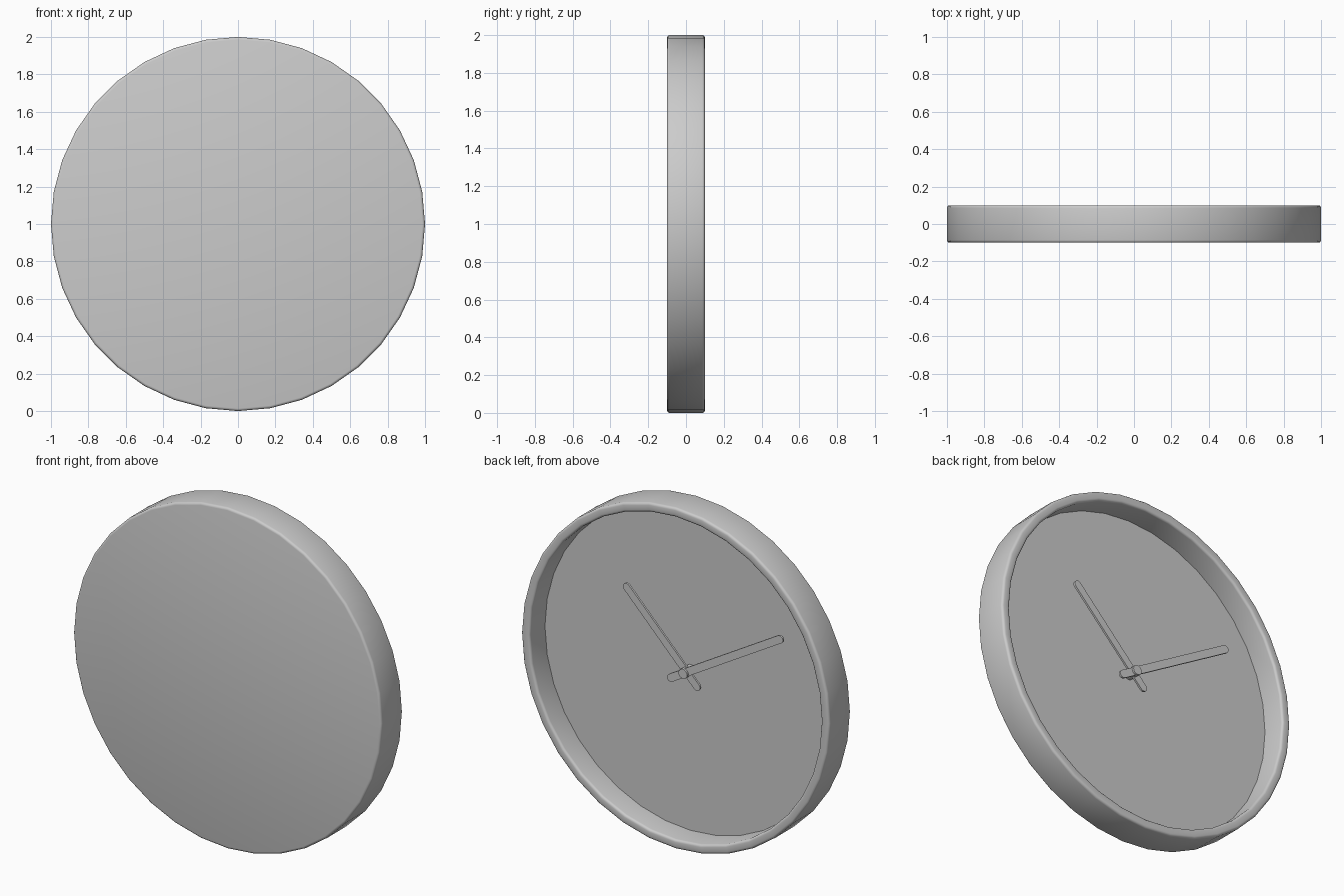
import bpy, bmesh, math
from math import sin, cos, pi
from mathutils import Matrix

if "Cube" in bpy.data.objects:
    bpy.data.objects.remove(bpy.data.objects["Cube"])

SIDES = 36
CENTRE = 1.0  # height of the clock axis


def finish(bm, name, angle=40):
    bmesh.ops.recalc_face_normals(bm, faces=bm.faces[:])
    mesh = bpy.data.meshes.new(name)
    bm.to_mesh(mesh)
    bm.free()
    obj = bpy.data.objects.new(name, mesh)
    bpy.context.collection.objects.link(obj)
    obj.location.z = CENTRE
    bpy.ops.object.select_all(action='DESELECT')
    obj.select_set(True)
    bpy.context.view_layer.objects.active = obj
    bpy.ops.object.shade_smooth_by_angle(angle=math.radians(angle))
    return obj


def lathe(name, profile, sides=SIDES):
    """Turn a (radius, y) profile about the y axis, closing both ends flat."""
    bm = bmesh.new()
    rings = [[bm.verts.new((r * sin(2 * pi * i / sides), y, r * cos(2 * pi * i / sides)))
              for i in range(sides)] for r, y in profile]
    for a, b in zip(rings, rings[1:]):
        for i in range(sides):
            j = (i + 1) % sides
            bm.faces.new((a[i], a[j], b[j], b[i]))
    bm.faces.new(rings[0])
    bm.faces.new(rings[-1])
    return finish(bm, name)


def corner(r, y, rad, start, steps=3):
    """Quarter-round of the profile centred on (r, y)."""
    return [(r + rad * cos(start + pi / 2 * k / steps),
             y + rad * sin(start + pi / 2 * k / steps)) for k in range(steps + 1)]


def hand(name, degrees, tail, tip, y0, y1, width=0.045):
    """Round-ended bar, angle measured clockwise from up as seen from the dial side."""
    h = width / 2
    outline = [(h * cos(pi * k / 8), tip - h + h * sin(pi * k / 8)) for k in range(9)]
    outline += [(-h * cos(pi * k / 8), -tail + h - h * sin(pi * k / 8)) for k in range(9)]
    bm = bmesh.new()
    face = bm.faces.new([bm.verts.new((x, y0, z)) for x, z in outline])
    new = bmesh.ops.extrude_face_region(bm, geom=[face])['geom']
    bmesh.ops.translate(bm, vec=(0, y1 - y0, 0),
                        verts=[g for g in new if isinstance(g, bmesh.types.BMVert)])
    bmesh.ops.rotate(bm, cent=(0, 0, 0), verts=bm.verts[:],
                     matrix=Matrix.Rotation(math.radians(-degrees), 3, 'Y'))
    return finish(bm, name)


# case: flat back, rounded edges, thin rim and the recessed dial
B = 0.014
lathe("clock_case",
      corner(1 - B, -0.1 + B, B, -pi / 2)
      + corner(1 - B, 0.1 - B, B, 0)
      + corner(0.946 + B, 0.1 - B, B, pi / 2)
      + [(0.946, -0.044)])

# hands and the pin they turn on
hand("hour_hand", -44.5, 0.12, 0.575, -0.012, 0.0)
hand("minute_hand", -(360 - 59.6), 0.125, 0.74, 0.006, 0.018)
lathe("centre_pin", [(0.028, -0.044), (0.028, 0.03)], 16)
